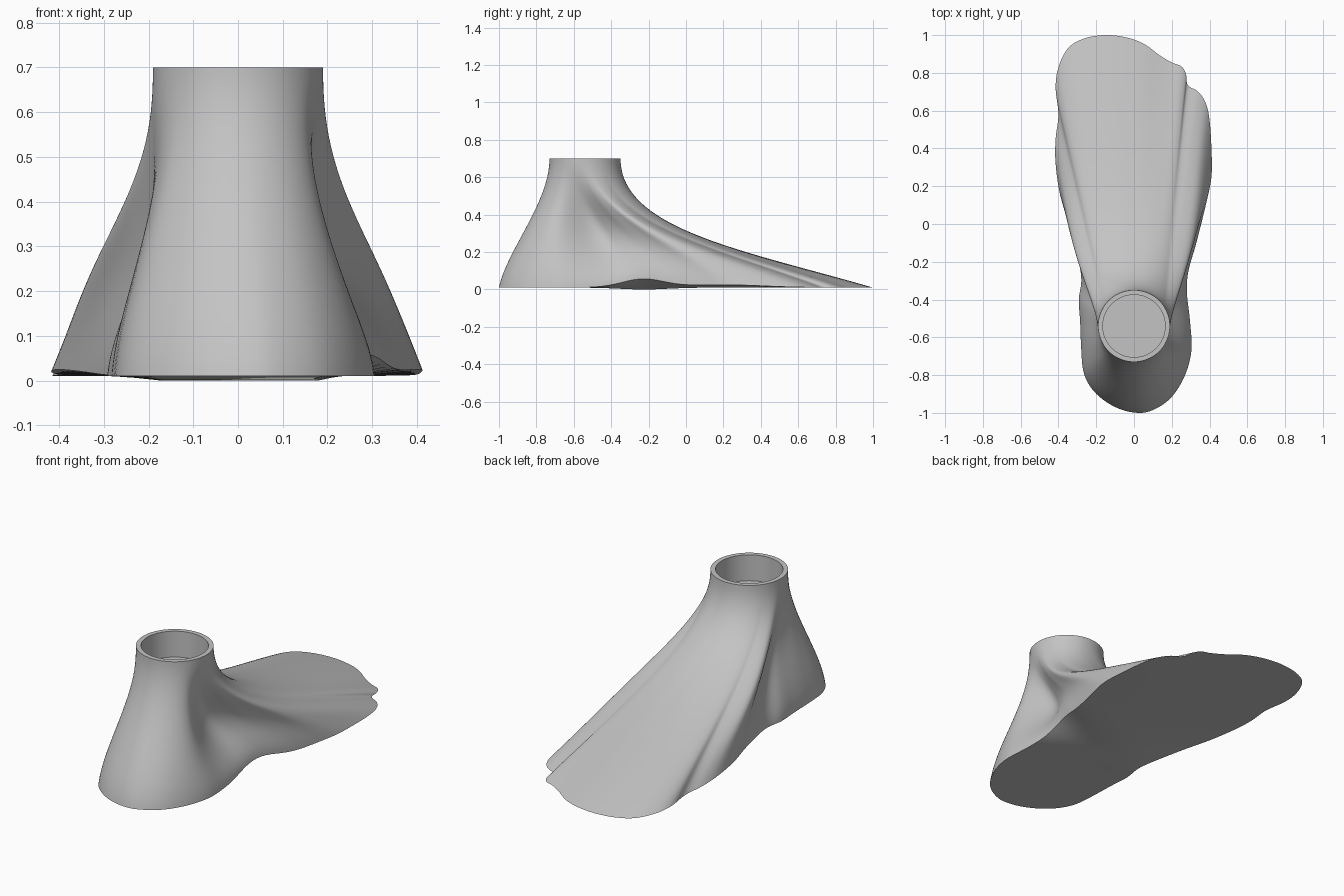
import bpy, bmesh, math
from mathutils import Vector

if "Cube" in bpy.data.objects:
    bpy.data.objects.remove(bpy.data.objects["Cube"])

CENTRE_Y, OUTER, INNER, TOP, FLOOR = -0.54, 0.19, 0.165, 0.7, 0.56
ROWS, STEPS = 40, 5

# Footprint sections: collar angle at the start and end, then outline points
SECTIONS = [
    # toe
    (148, 32, [(-.4, .58), (-.415, .72), (-.4, .83), (-.35, .93), (-.27, .98), (-.16, 1),
               (-.05, .99), (.05, .955), (.14, .89), (.2, .855), (.25, .835), (.275, .795)]),
    # left flank
    (32, -8, [(.285, .735), (.34, .7), (.38, .64), (.4, .55), (.41, .4), (.41, .25),
              (.38, .1), (.33, -.1)]),
    # heel
    (-8, -172, [(.288, -.25), (.28, -.36), (.295, -.5), (.305, -.65), (.285, -.76),
                (.24, -.86), (.18, -.935), (.1, -.985), (.03, -1), (-.06, -.985),
                (-.15, -.94), (-.225, -.87), (-.268, -.78), (-.28, -.65), (-.285, -.52),
                (-.292, -.4)]),
    # right flank
    (-172, -212, [(-.28, -.27), (-.33, -.05), (-.39, .15), (-.415, .32), (-.415, .45)]),
]


def bell(value, middle, width):
    return math.exp(-((value - middle) / width) ** 2)


def footprint():
    """Smooth closed outline as (x, y, collar angle) vectors."""
    keys = []
    for start, end, points in SECTIONS:
        for i, (x, y) in enumerate(points):
            keys.append(Vector((x, y, start + (end - start) * i / len(points))))
    count = len(keys)
    turn = Vector((0, 0, -360))

    def key(i):
        return keys[i % count] + turn * (i // count)

    outline = []
    for i in range(count):
        a, b, c, d = (key(i + k) for k in (-1, 0, 1, 2))
        for s in range(STEPS):
            t = s / STEPS
            outline.append(b + 0.5 * t * ((c - a) + t * (2 * a - 5 * b + 4 * c - d
                                          + t * (3 * (b - c) + d - a))))
    return outline


def rail(x, y, degrees):
    """Curve from the collar down to one footprint point."""
    angle = math.radians(degrees)
    p0 = Vector((OUTER * math.cos(angle), CENTRE_Y + OUTER * math.sin(angle), TOP))
    edge = 0.01
    if x > 0:
        edge += 0.045 * bell(y, -0.23, 0.16)
    if abs(x) > 0.25:
        edge += 0.015 * bell(y, 0.2, 0.3)
    p3 = Vector((x, y, edge))
    reach = min(1, (p3 - p0).xy.length / 1.34)
    p1 = Vector((p0.x, p0.y, 0.5 - 0.18 * reach))
    p2 = p3.lerp(p0, 0.06 + 0.45 * reach)
    p2.z = edge + 0.2
    # hollow behind the heel, rounded bulge along each flank
    shift = (0.03 * bell(degrees, 14, 14) - 0.09 * bell(degrees, -18, 19)
             + 0.035 * bell(degrees, -166, 18) - 0.025 * bell(degrees, -194, 12))
    points = []
    for r in range(ROWS + 1):
        t = r / ROWS
        u = 1 - t
        p = u**3 * p0 + 3 * u * u * t * p1 + 3 * u * t * t * p2 + t**3 * p3
        p.x += shift * math.sin(math.pi * t**1.2) ** 2
        points.append(p)
    return points


def bridge(bm, upper, lower):
    n = len(upper)
    for i in range(n):
        j = (i + 1) % n
        bm.faces.new((upper[i], upper[j], lower[j], lower[i]))


outline = footprint()
rails = [rail(*p) for p in outline]
bm = bmesh.new()

# Socket floor, socket wall and collar rim
rings = []
for z in (FLOOR, TOP):
    rings.append([bm.verts.new((INNER * math.cos(math.radians(p.z)),
                                CENTRE_Y + INNER * math.sin(math.radians(p.z)), z))
                  for p in outline])
caps = [bm.faces.new(rings[0])]

# Flowing outer skin
for r in range(ROWS + 1):
    rings.append([bm.verts.new(points[r]) for points in rails])

# Underside, lowest below the waist
rings.append([bm.verts.new((p.x * 0.6, p.y * 0.9, 0.01 - 0.01 * bell(p.y, -0.25, 0.2)))
              for p in outline])
for upper, lower in zip(rings, rings[1:]):
    bridge(bm, upper, lower)
caps.append(bm.faces.new(rings[-1]))
bmesh.ops.triangulate(bm, faces=caps)
bmesh.ops.recalc_face_normals(bm, faces=bm.faces)

mesh = bpy.data.meshes.new("flared_nozzle")
bm.to_mesh(mesh)
bm.free()
nozzle = bpy.data.objects.new("flared_nozzle", mesh)
bpy.context.collection.objects.link(nozzle)

# Plain grey finish
grey = bpy.data.materials.new("plain_grey")
grey.use_nodes = True
colour = (0.55, 0.55, 0.55, 1)
grey.diffuse_color = colour
grey.node_tree.nodes["Principled BSDF"].inputs["Base Color"].default_value = colour
mesh.materials.append(grey)

bpy.ops.object.select_all(action="DESELECT")
nozzle.select_set(True)
bpy.context.view_layer.objects.active = nozzle
bpy.ops.object.shade_smooth_by_angle(angle=math.radians(35))
